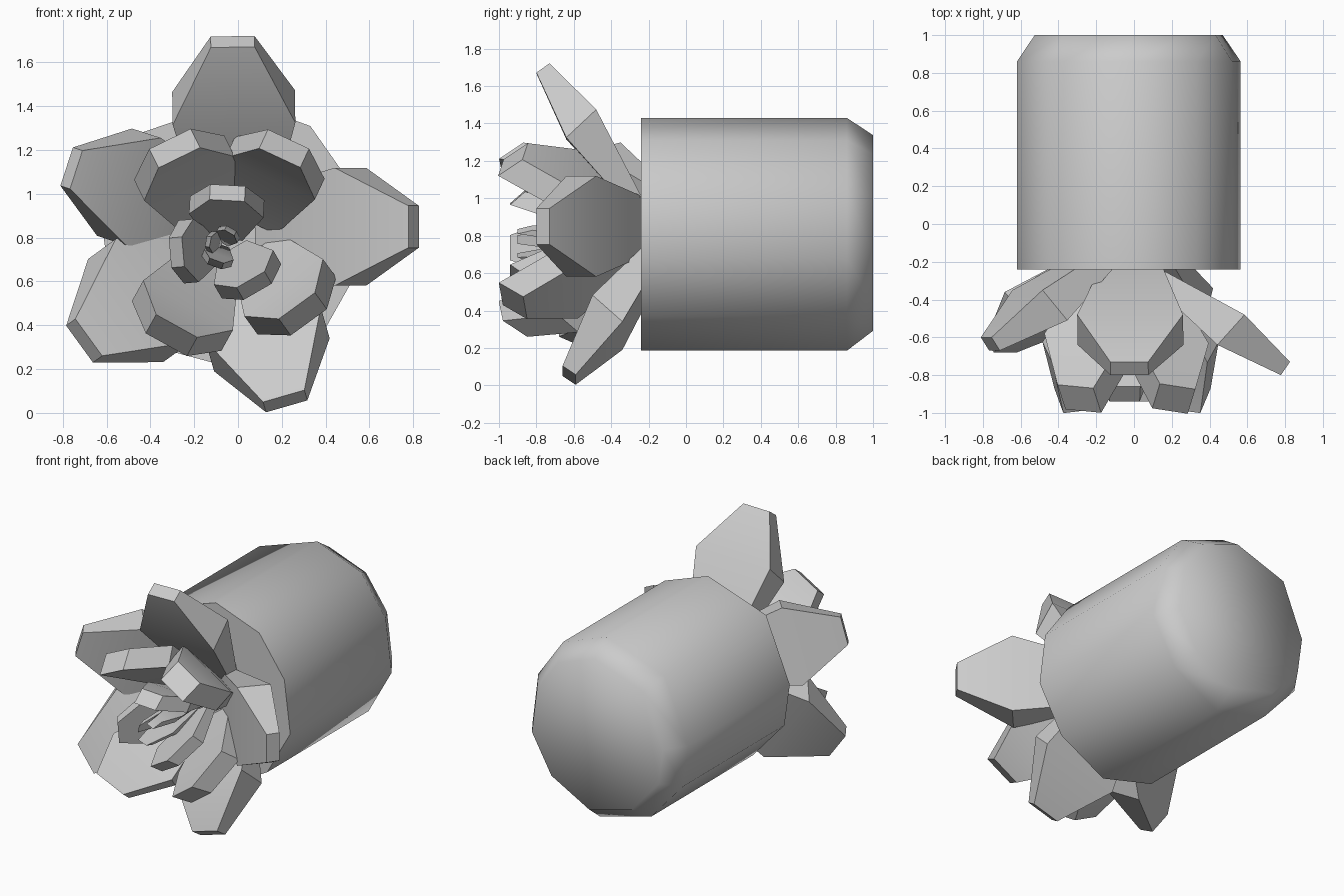
import bpy, bmesh, math
from mathutils import Vector

if "Cube" in bpy.data.objects:
    bpy.data.objects.remove(bpy.data.objects["Cube"])


def finish(name, bm, angle):
    bmesh.ops.recalc_face_normals(bm, faces=bm.faces[:])
    me = bpy.data.meshes.new(name)
    bm.to_mesh(me)
    bm.free()
    ob = bpy.data.objects.new(name, me)
    bpy.context.collection.objects.link(ob)
    bpy.ops.object.select_all(action='DESELECT')
    ob.select_set(True)
    bpy.context.view_layer.objects.active = ob
    bpy.ops.object.shade_smooth_by_angle(angle=math.radians(angle))
    return ob


def loft(name, rings, angle):
    """Skin equal-length rings of points and cap both ends."""
    bm = bmesh.new()
    vs = [[bm.verts.new(p) for p in ring] for ring in rings]
    n = len(vs[0])
    for a, b in zip(vs, vs[1:]):
        for i in range(n):
            j = (i + 1) % n
            bm.faces.new((a[i], a[j], b[j], b[i]))
    bm.faces.new(vs[0])
    bm.faces.new(vs[-1])
    return finish(name, bm, angle)


def petal(name, cx, cz, deg, stations, scale=1.0, dy=0.0, twist=0.0):
    """Stations: (back r, back y, front r, front y, half width) from base to tip."""
    a = math.radians(deg)
    t = math.radians(twist)
    rad = Vector((math.cos(a), 0, math.sin(a)))
    side = Vector((-math.sin(a) * math.cos(t), math.sin(t), math.cos(a) * math.cos(t)))
    c = Vector((cx, 0, cz))
    rings = []
    for rb, yb, rf, yf, w in stations:
        b = c + rad * rb * scale + Vector((0, yb + dy, 0))
        f = c + rad * rf * scale + Vector((0, yf + dy, 0))
        s = side * w * scale
        rings.append([b - s, b + s, f + s, f - s])
    return loft(name, rings, 30)


# Flower base: faceted drum with a chamfered back
outline = [(0.0, 1.43), (0.33, 1.31), (0.52, 1.04), (0.565, 0.68), (0.39, 0.37),
           (0.05, 0.185), (-0.34, 0.29), (-0.58, 0.56), (-0.62, 0.85), (-0.44, 1.28)]


def drum_ring(y, k):
    return [(-0.03 + (x + 0.03) * k, y, 0.85 + (z - 0.85) * k) for x, z in outline]


loft("flower_base", [drum_ring(-0.24, 1), drum_ring(0.86, 1), drum_ring(1.0, 0.84)], 60)

# Outer petals
outer = [(0.15, -0.24, 0.08, -0.30, 0.17),
         (0.61, -0.48, 0.46, -0.64, 0.28),
         (0.86, -0.73, 0.81, -0.80, 0.10)]
for i, (cx, cz, deg, k, dy) in enumerate([
        (-0.01, 0.86, 91, 1.0, 0), (0, 0.85, 0, 0.96, 0), (-0.01, 0.84, -74, 0.98, 0.14),
        (0, 0.84, -144, 1.04, 0.12), (-0.03, 0.88, 162, 0.92, 0.13)]):
    petal(f"outer_petal_{i+1}", cx, cz, deg, outer, k, dy)

# Middle petals
middle = [(0.13, -0.28, 0.06, -0.34, 0.14),
          (0.40, -0.60, 0.29, -0.71, 0.24),
          (0.50, -0.86, 0.40, -0.99, 0.11)]
for i, (cx, cz, deg, k, tw) in enumerate([
        (-0.10, 0.82, 116, 0.96, 5), (0.03, 0.82, 65, 0.95, 8),
        (0.05, 0.79, -54, 0.93, -6), (-0.09, 0.74, -119, 0.98, 6)]):
    petal(f"middle_petal_{i+1}", cx, cz, deg, middle, k, 0, tw)

# Inner petals
inner = [(0.05, -0.32, 0.01, -0.38, 0.08),
         (0.20, -0.66, 0.12, -0.72, 0.17),
         (0.26, -0.86, 0.19, -0.94, 0.08)]
for i, (cx, cz, deg, k) in enumerate([(-0.06, 0.78, 87, 1.0), (-0.03, 0.76, -60, 0.92),
                                      (-0.09, 0.75, 185, 0.85)]):
    petal(f"inner_petal_{i+1}", cx, cz, deg, inner, k)

# Bud at the centre
for i, (deg, k) in enumerate(((60, 0.32), (170, 0.3), (250, 0.42))):
    petal(f"bud_petal_{i+1}", -0.07, 0.77, deg, inner, k, 0.04)
